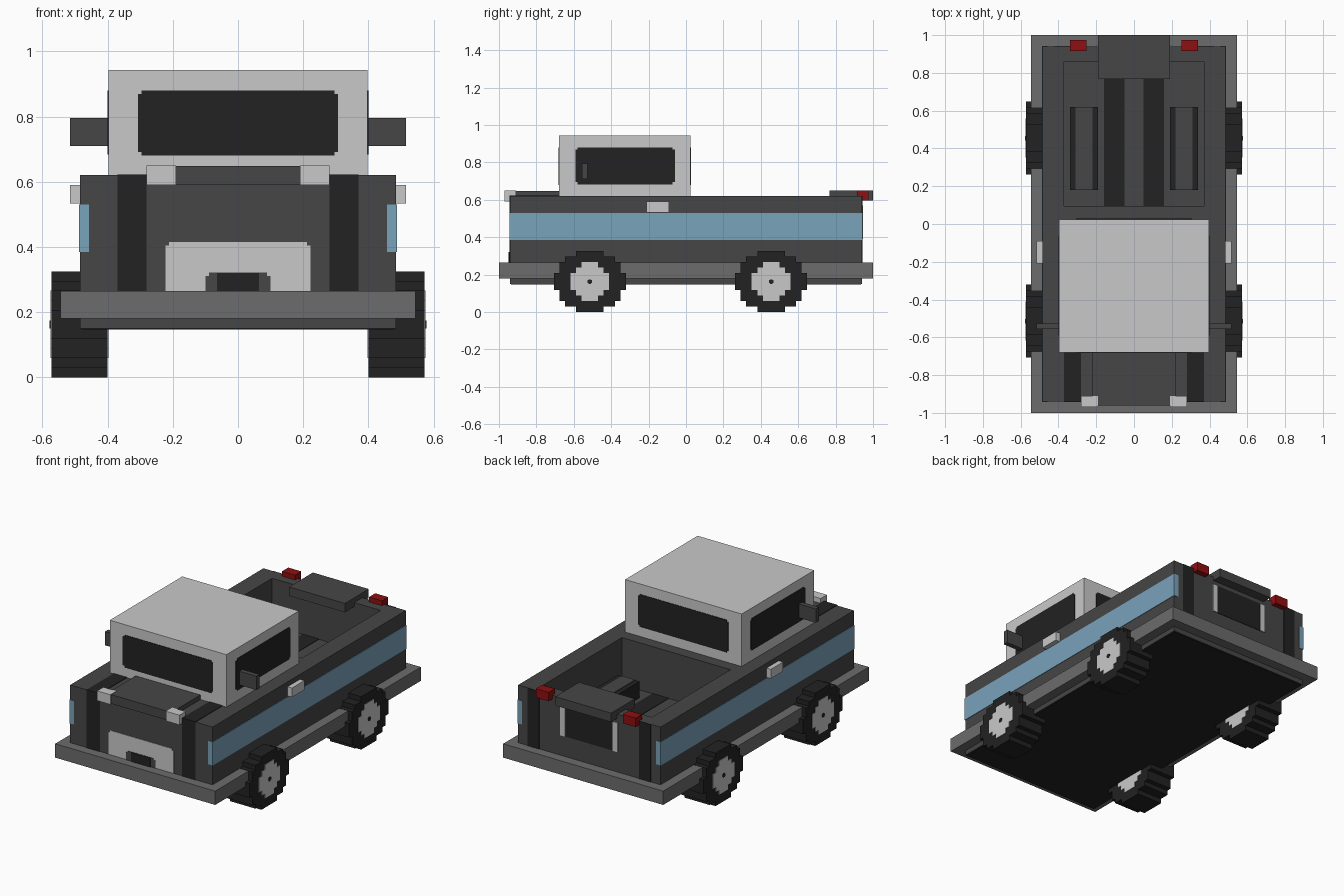
import bpy, bmesh

if "Cube" in bpy.data.objects:
    bpy.data.objects.remove(bpy.data.objects["Cube"])


def mat(name, r, g, b):
    m = bpy.data.materials.new(name)
    m.diffuse_color = (r, g, b, 1)
    m.use_nodes = True
    m.node_tree.nodes["Principled BSDF"].inputs["Base Color"].default_value = m.diffuse_color
    return m


DARK = mat("dark_grey", .061, .061, .061)
BLACK = mat("black", .016, .016, .016)
LIGHT = mat("light_grey", .584, .584, .584)
MID = mat("mid_grey", .15, .15, .15)
BLUE = mat("blue", .195, .366, .497)
RED = mat("red", .275, .005, .006)


def prism(name, pts, axis, lo, hi, m):
    """Extrude a 2D outline along axis 0 (pts = y,z), 1 (x,z) or 2 (x,y)."""
    def at(p, d):
        v = list(p)
        v.insert(axis, d)
        return v
    bm = bmesh.new()
    a = [bm.verts.new(at(p, lo)) for p in pts]
    b = [bm.verts.new(at(p, hi)) for p in pts]
    bm.faces.new(a)
    bm.faces.new(b)
    n = len(pts)
    for i in range(n):
        j = (i + 1) % n
        bm.faces.new((a[i], a[j], b[j], b[i]))
    bmesh.ops.recalc_face_normals(bm, faces=bm.faces)
    me = bpy.data.meshes.new(name)
    bm.to_mesh(me)
    bm.free()
    me.materials.append(m)
    ob = bpy.data.objects.new(name, me)
    bpy.context.collection.objects.link(ob)
    return ob


def box(name, x, y, z, m):
    return prism(name, [(x[0], y[0]), (x[1], y[0]), (x[1], y[1]), (x[0], y[1])], 2, z[0], z[1], m)


def pair(name, x, y, z, m):
    """Box on the right and its mirror on the left."""
    box(name + "_right", x, y, z, m)
    box(name + "_left", (-x[1], -x[0]), y, z, m)


def notched(u, v, n=.011):
    """Rectangle outline with small square steps at the corners."""
    (a, b), (c, d) = u, v
    return [(a + n, c), (b - n, c), (b - n, c + n), (b, c + n), (b, d - n), (b - n, d - n),
            (b - n, d), (a + n, d), (a + n, d - n), (a, d - n), (a, c + n), (a + n, c + n)]


def stepped(rows, s, cy, cz):
    """Blocky disc outline from row widths counted in cells of size s."""
    z0 = cz - len(rows) * s / 2
    right = []
    for i, w in enumerate(rows):
        for p in ((cy + w * s / 2, z0 + i * s), (cy + w * s / 2, z0 + (i + 1) * s)):
            if right and right[-1] == p:
                continue
            right.append(p)
    return right + [(2 * cy - y, z) for y, z in reversed(right)]


E = .003  # plate thickness

# Body with an open bed cut into it
body = box("body", (-.485, .485), (-.94, .94), (.15, .62), DARK)
cutter = box("bed_cutter", (-.37, .37), (.095, .86), (.33, .8), DARK)
cutter.hide_render = True
mod = body.modifiers.new("bed", 'BOOLEAN')
mod.operation, mod.solver, mod.object = 'DIFFERENCE', 'EXACT', cutter
dg = bpy.context.evaluated_depsgraph_get()
cut_mesh = bpy.data.meshes.new_from_object(body.evaluated_get(dg))
body.modifiers.clear()
body.data = cut_mesh
bpy.data.objects.remove(cutter)

box("underside", (-.48, .48), (-.935, .935), (.15 - E, .15 + E), BLACK)
box("bumper_skirt", (-.545, .545), (-1, 1), (.18, .265), MID)
pair("side_stripe", (.457, .485 + E), (-.94 - E, .94 + E), (.385, .53), BLUE)

# Bed contents
pair("bed_floor_stripe", (.05, .16), (.096, .859), (.33 - E, .33 + E), BLACK)
pair("bed_bench", (.19, .34), (.18, .62), (.32, .43), BLACK)
pair("bed_bench_top", (.22, .31), (.18, .62), (.428, .43 + E), DARK)

# Cab and windows
box("cab", (-.397, .397), (-.68, .025), (.61, .943), LIGHT)
prism("front_window", notched((-.307, .307), (.68, .88)), 1, -.68 - E, -.67, BLACK)
prism("rear_window", notched((-.307, .307), (.68, .88)), 1, .015, .025 + E, BLACK)
for side, s in (("right", 1), ("left", -1)):
    prism("side_window_" + side, notched((-.59, -.06), (.683, .88)), 0,
          s * .39, s * (.397 + E), BLACK)
pair("mirror", (.39, .515), (-.557, -.527), (.71, .795), DARK)
pair("door_handle", (.48, .515), (-.21, -.09), (.533, .59), LIGHT)

# Front: hood, lights, stripes, grille
box("hood_scoop", (-.22, .22), (-.962, -.67), (.592, .648), DARK)
pair("headlight", (.19, .28), (-.97, -.91), (.59, .65), LIGHT)
pair("hood_stripe", (.28, .37), (-.94 - E, -.67), (.26, .62 + E), BLACK)
prism("grille", notched((-.222, .222), (.25, .415)), 1, -.94 - E, -.93, LIGHT)
prism("grille_frame", notched((-.1, .1), (.25, .322)), 1, -.94 - 2 * E, -.93, DARK)
box("grille_opening", (-.065, .065), (-.94 - 3 * E, -.93), (.25, .32), BLACK)

# Rear: tailgate flap, lights, stripes, panel
box("tailgate_flap", (-.19, .19), (.768, 1), (.595, .65), DARK)
pair("tail_light", (.252, .34), (.915, .975), (.595, .65), RED)
pair("rear_stripe", (.34, .42), (.93, .94 + E), (.25, .62), BLACK)
box("rear_panel", (-.165, .165), (.93, .94 + E), (.39, .57), BLACK)
pair("rear_panel_trim", (.162, .195), (.93, .94 + 2 * E), (.39, .57), LIGHT)

# Blocky wheels with hubs on both faces
CELL, CZ = .0296, .1628
TYRE = (5, 9, 11, 11, 13, 13, 13, 11, 11, 9, 5)
HUB = (3, 5, 7, 7, 7, 5, 3)
for end, y in (("front", -.514), ("rear", .455)):
    for side, s in (("right", 1), ("left", -1)):
        tag = f"_{end}_{side}"
        prism("wheel" + tag, stepped(TYRE, CELL, y, CZ), 0, s * .4, s * .572, BLACK)
        prism("hub" + tag, stepped(HUB, CELL, y, CZ), 0, s * (.4 - E), s * (.572 + E), LIGHT)
        prism("hub_cap" + tag, notched((y - .012, y + .012), (CZ - .012, CZ + .012), .005),
              0, s * .57, s * (.572 + 2 * E), BLACK)
